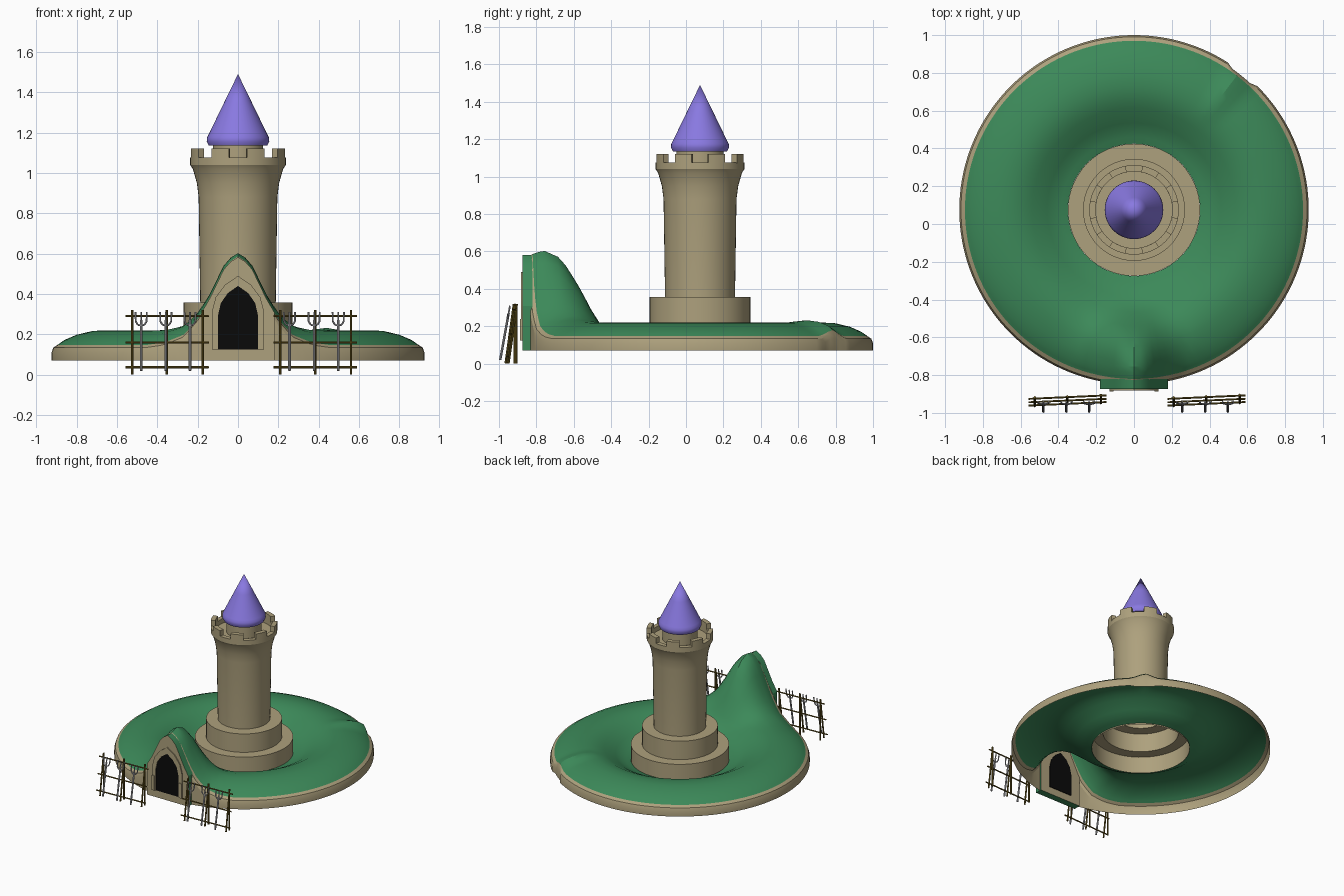
import bpy, bmesh, math
from mathutils import Vector

if "Cube" in bpy.data.objects:
    bpy.data.objects.remove(bpy.data.objects["Cube"])

CY = 0.075  # centre of the round base in y


def material(name, r, g, b):
    m = bpy.data.materials.new(name)
    m.diffuse_color = (r, g, b, 1)
    m.use_nodes = True
    m.node_tree.nodes["Principled BSDF"].inputs["Base Color"].default_value = m.diffuse_color
    return m


STONE = material("tan stone", 0.42, 0.355, 0.205)
GRASS = material("grass green", 0.045, 0.25, 0.10)
ROOF = material("roof purple", 0.25, 0.19, 0.75)
STEEL = material("steel grey", 0.42, 0.42, 0.44)
WOOD = material("old wood", 0.14, 0.095, 0.012)
DARK = material("doorway black", 0.003, 0.003, 0.003)


def finish(bm, name, mats, angle=30, recalc=True):
    if recalc:
        bmesh.ops.recalc_face_normals(bm, faces=bm.faces)
    me = bpy.data.meshes.new(name)
    bm.to_mesh(me)
    bm.free()
    for m in mats:
        me.materials.append(m)
    ob = bpy.data.objects.new(name, me)
    bpy.context.collection.objects.link(ob)
    bpy.ops.object.select_all(action='DESELECT')
    ob.select_set(True)
    bpy.context.view_layer.objects.active = ob
    bpy.ops.object.shade_smooth_by_angle(angle=math.radians(angle))
    return ob


def lerp(table, t):
    if t <= table[0][0]:
        return table[0][1]
    for (a, u), (b, v) in zip(table, table[1:]):
        if t <= b:
            return u + (v - u) * (t - a) / (b - a)
    return table[-1][1]


def grid(rings, closed_mat):
    """Skin a list of closed rings; closed_mat(row) gives the material."""
    bm = bmesh.new()
    rows = [[bm.verts.new(p) for p in ring] for ring in rings]
    n = len(rows[0])
    for i in range(len(rows) - 1):
        for j in range(n):
            k = (j + 1) % n
            f = bm.faces.new((rows[i][j], rows[i + 1][j], rows[i + 1][k], rows[i][k]))
            f.material_index = closed_mat(i)
    return bm


def lathe(name, profile, mat, n=48):
    rings = [[(r * math.cos(2 * math.pi * j / n), CY + r * math.sin(2 * math.pi * j / n), z)
              for j in range(n)] for r, z in profile]
    bm = grid(rings, lambda i: 0)
    bmesh.ops.remove_doubles(bm, verts=bm.verts, dist=1e-5)
    return finish(bm, name, [mat])


def prism(bm, outline, y0, y1, side_mat=0):
    """Extrude an x-z outline between two y planes."""
    a = [bm.verts.new((x, y0, z)) for x, z in outline]
    b = [bm.verts.new((x, y1, z)) for x, z in outline]
    bm.faces.new(a)
    bm.faces.new(b[::-1])
    for i in range(len(a)):
        j = (i + 1) % len(a)
        bm.faces.new((a[i], b[i], b[j], a[j])).material_index = side_mat


def rod(bm, p, q, r, sides=8):
    p, q = Vector(p), Vector(q)
    d = (q - p).normalized()
    u = d.orthogonal().normalized()
    v = d.cross(u)
    ends = [[bm.verts.new(c + r * (math.cos(t) * u + math.sin(t) * v))
             for t in [2 * math.pi * k / sides for k in range(sides)]] for c in (p, q)]
    for k in range(sides):
        j = (k + 1) % sides
        bm.faces.new((ends[0][k], ends[0][j], ends[1][j], ends[1][k]))
    bm.faces.new(ends[0][::-1])
    bm.faces.new(ends[1])


def mirrored(half):
    """Mirror an x-z half outline that ends on x = 0."""
    return half + [(-x, z) for x, z in reversed(half[:-1])]


# Ground: dished grass ring with a hill over the gate and a stone rim
BASE = [(.35, .09), (.42, .115), (.5, .165), (.58, .205), (.65, .22), (.72, .217),
        (.8, .198), (.86, .172), (.895, .148)]
ACROSS = [(0, 1), (.035, .95), (.07, .86), (.14, .52), (.2, .28), (.27, .11), (.36, .03), (.45, 0)]
ALONG = [(-.88, .92), (-.76, 1), (-.67, .9), (-.6, .62), (-.5, .18), (-.43, 0)]


def ground_z(x, y):
    r = math.hypot(x, y - CY)
    base = lerp(BASE, r)
    d = abs(math.degrees(math.atan2(y - CY, x)) - 52)   # small crease at the back right
    if d < 6 and r > .6:
        base += .035 * (1 - d / 6) * min(1, (r - .6) / .25)
    return base + (.605 - base) * lerp(ACROSS, abs(x)) * lerp(ALONG, y)


N = 144
radii = [.35, .385, .42, .46, .5, .54, .58, .615, .65, .69, .72, .76, .8, .83, .86, .88, .895]
rings = []
for row in range(len(radii) + 3):
    ring = []
    for j in range(N):
        t = 2 * math.pi * j / N
        c, s = math.cos(t), math.sin(t)
        r = radii[min(row, len(radii) - 1)]
        z = ground_z(r * c, CY + r * s)
        k = row - len(radii)
        if k >= 0:
            r = (.916, .925, .925)[k]
            z = (z - .014, z - .04, .07)[k]
            if abs(math.degrees(t) - 52) < 5:
                r -= .015
        ring.append((r * c, CY + r * s, z))
    rings.append(ring)
bm = grid(rings, lambda i: 0 if i < len(radii) - 1 else 1)
finish(bm, "grass_mound_and_rim", [GRASS, STONE], 25)

# Gate wall: stone slab with grassy edge following the hill
xs = [.18, .16, .14, .105, .07, .035, 0]
slab = [(.18, .07)] + [(x, ground_z(x, -.86) + .008) for x in xs]
bm = bmesh.new()
prism(bm, mirrored(slab), -.874, -.82, 1)
finish(bm, "gate_wall", [STONE, GRASS])

# Doorway, pointed frame and side pilasters
inner = [(.10, .125), (.10, .29), (.085, .355), (.05, .405), (0, .44)]
outer = [(.13, .125), (.13, .31), (.11, .385), (.065, .445), (0, .49)]
bm = bmesh.new()
prism(bm, mirrored(inner), -.877, -.815)
finish(bm, "doorway", [DARK])
bm = bmesh.new()
prism(bm, mirrored(outer) + mirrored(inner)[::-1], -.882, -.87)
for s in (-1, 1):
    prism(bm, [(s * .108, .125), (s * .13, .125), (s * .13, .24), (s * .108, .24)], -.888, -.87)
finish(bm, "door_frame", [STONE])

# Tower: stepped plinth, flared shaft, parapet and inner turret
lathe("tower", [(.35, .08), (.35, .212), (.27, .212), (.27, .357), (.187, .357), (.195, .88),
                (.204, .95), (.224, 1.02), (.237, 1.04), (.237, 1.077), (.203, 1.077),
                (.203, 1.04), (.125, 1.04), (.125, 1.14)], STONE)

# Battlements: eight curved merlons
bm = bmesh.new()
for i in range(8):
    mid = math.radians(22.5 + 45 * i)
    cuts = []
    for k in range(5):
        t = mid + math.radians(11.5) * (k / 2 - 1)
        cuts.append([bm.verts.new((r * math.cos(t), CY + r * math.sin(t), z))
                     for r, z in ((.203, 1.07), (.237, 1.07), (.237, 1.12), (.203, 1.12))])
    for a, b in zip(cuts, cuts[1:]):
        for k in range(4):
            bm.faces.new((a[k], a[(k + 1) % 4], b[(k + 1) % 4], b[k]))
    bm.faces.new(cuts[0])
    bm.faces.new(cuts[-1][::-1])
finish(bm, "battlements", [STONE])

# Cone roof with rounded eaves
lathe("cone_roof", [(.12, 1.135), (.145, 1.135), (.155, 1.155), (.154, 1.175), (.145, 1.192),
                    (.066, 1.355), (0, 1.49)], ROOF)

# Weapon racks: leaning fence panels, each holding three tridents
for side, dx in (("left", 0), ("right", .735)):
    bm = bmesh.new()

    def lean(x, z):
        return (x + dx, -.957 + .14 * z + .045 * (x + .35), z)

    for x in (-.525, -.353, -.175):
        rod(bm, lean(x, .002), lean(x, .32), .006)
        rod(bm, (x + dx, -.912 + .03 * (x + .35), 0), (x + dx, -.912 + .03 * (x + .35), .32), .006)
    for z in (.037, .16, .29):
        rod(bm, lean(-.558, z), lean(-.145, z), .005)
    finish(bm, side + "_rack", [WOOD])

    bm = bmesh.new()
    for x in (-.48, -.358, -.238):
        def tilt(u, z):
            return (x + dx + u, -.997 + .18 * z, z)

        rod(bm, tilt(0, .02), tilt(0, .27), .0065)
        rod(bm, tilt(0, .25), tilt(0, .31), .004)
        for s in (-1, 1):
            prong = [(0, .243), (s * .017, .248), (s * .027, .265), (s * .028, .31)]
            for a, b in zip(prong, prong[1:]):
                rod(bm, tilt(*a), tilt(*b), .0045)
    finish(bm, side + "_tridents", [STEEL])
